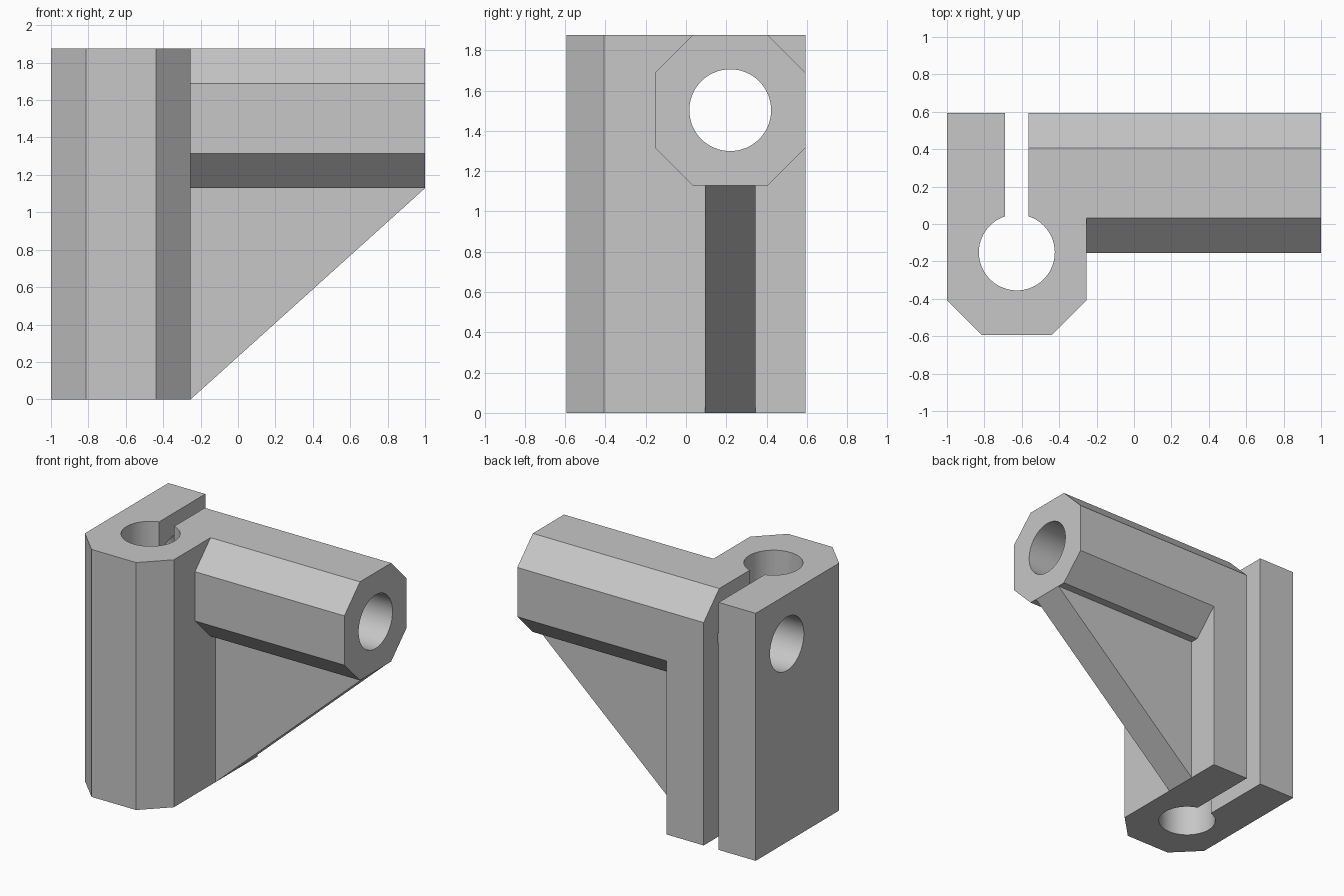
import bpy, bmesh, math
from mathutils import Vector

cube = bpy.data.objects.get("Cube")
if cube:
    bpy.data.objects.remove(cube, do_unlink=True)

# Main dimensions
W = 0.747            # width of the post and of the arm
C = W / 4            # chamfer
R = 0.203            # bore radius
H = 1.876            # height
BACK = 0.593         # back plane
POST_X = -1 + W      # right face of the post
BORE_X, BORE_Y = -1 + W / 2, -0.152
ARM_Y, ARM_Z = BACK - W / 2, H - W / 2
SLOT = 0.063         # half width of the slot

grey = bpy.data.materials.new("light_grey")
grey.use_nodes = True
colour = (0.57, 0.57, 0.57, 1)
grey.diffuse_color = colour
grey.node_tree.nodes["Principled BSDF"].inputs["Base Color"].default_value = colour


def prism(name, points, axis, start, end):
    """Extrude a closed 2D profile along x, y or z."""
    place = {"x": lambda a, b: (start, a, b),
             "y": lambda a, b: (a, start, b),
             "z": lambda a, b: (a, b, start)}[axis]
    offset = Vector([(end - start) * (axis == k) for k in "xyz"])
    bm = bmesh.new()
    face = bm.faces.new([bm.verts.new(place(*p)) for p in points])
    new = bmesh.ops.extrude_face_region(bm, geom=[face])["geom"]
    verts = [g for g in new if isinstance(g, bmesh.types.BMVert)]
    bmesh.ops.translate(bm, vec=offset, verts=verts)
    bmesh.ops.recalc_face_normals(bm, faces=bm.faces)
    mesh = bpy.data.meshes.new(name)
    bm.to_mesh(mesh)
    bm.free()
    mesh.materials.append(grey)
    obj = bpy.data.objects.new(name, mesh)
    bpy.context.collection.objects.link(obj)
    return obj


def arc(cx, cy, radius, first, last, steps):
    angles = [first + (last - first) * i / steps for i in range(steps + 1)]
    return [(cx + radius * math.cos(a), cy + radius * math.sin(a)) for a in angles]


def combine(target, tool, operation):
    """Apply a boolean and remove the used part."""
    bpy.context.view_layer.objects.active = target
    mod = target.modifiers.new(operation.lower(), "BOOLEAN")
    mod.operation, mod.solver, mod.object = operation, "EXACT", tool
    bpy.ops.object.modifier_apply(modifier=mod.name)
    bpy.data.objects.remove(tool, do_unlink=True)


# Post: chamfered front, keyhole bore with a slot open to the back
gap = math.asin(SLOT / R)
outline = [(BORE_X - SLOT, BACK), (-1, BACK), (-1, -BACK + C), (-1 + C, -BACK),
           (POST_X - C, -BACK), (POST_X, -BACK + C), (POST_X, BACK), (BORE_X + SLOT, BACK)]
keyhole = arc(BORE_X, BORE_Y, R, math.pi / 2 - gap, gap - 1.5 * math.pi, 60)
bracket = prism("clamp_bracket", outline + keyhole, "z", 0, H)

# Top back bevel running over the right jaw
over = 0.1
bevel = [(BACK - C - over, H + over), (BACK + over, H - C - over), (BACK + over, H + over)]
combine(bracket, prism("bevel_cutter", bevel, "x", BORE_X, POST_X + over), "DIFFERENCE")

# Horizontal arm with eight sides
h, q = W / 2, W / 2 - C
octagon = [(-q, -h), (q, -h), (h, -q), (h, q), (q, h), (-q, h), (-h, q), (-h, -q)]
arm = prism("arm", [(ARM_Y + a, ARM_Z + b) for a, b in octagon], "x", POST_X - 0.04, 1)
combine(bracket, arm, "UNION")

# Triangular gusset under the arm
low = ARM_Z - h
gusset = [(POST_X, 0), (1, low), (1, low + 0.01), (POST_X - 0.04, low + 0.01), (POST_X - 0.04, 0)]
combine(bracket, prism("gusset", gusset, "y", ARM_Y - 0.125, ARM_Y + 0.125), "UNION")

# Bore through the arm and both jaws
bore = arc(ARM_Y, ARM_Z, R, 0, 2 * math.pi, 64)[:-1]
combine(bracket, prism("bore_cutter", bore, "x", -1.1, 1.1), "DIFFERENCE")

# Merge flat faces, then smooth the bores only
bm = bmesh.new()
bm.from_mesh(bracket.data)
bmesh.ops.remove_doubles(bm, verts=bm.verts, dist=0.0001)
bmesh.ops.dissolve_limit(bm, angle_limit=0.01, verts=bm.verts, edges=bm.edges)
bm.to_mesh(bracket.data)
bm.free()
bpy.ops.object.select_all(action="DESELECT")
bracket.select_set(True)
bpy.context.view_layer.objects.active = bracket
bpy.ops.object.shade_smooth_by_angle(angle=math.radians(30))
